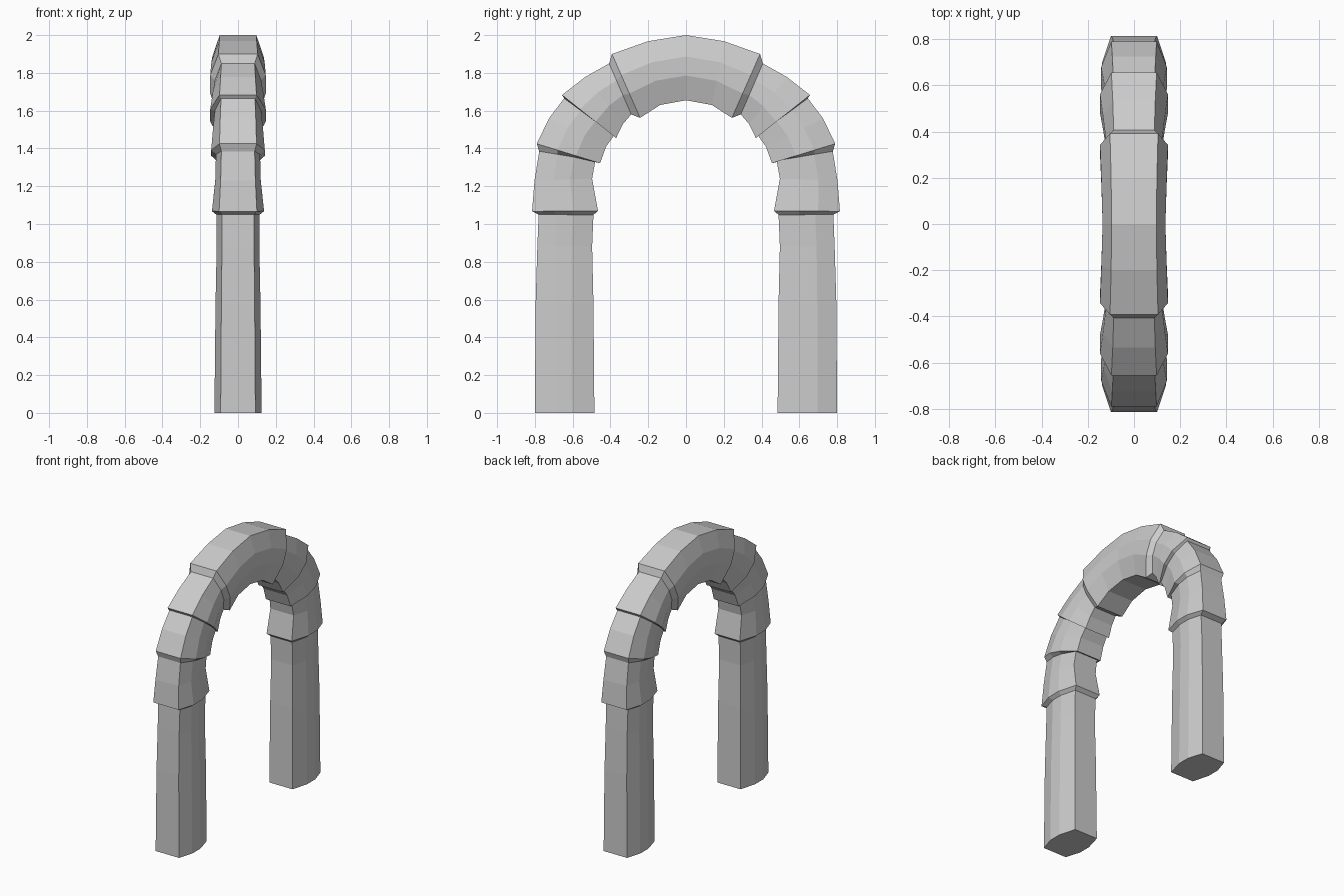
import bpy, bmesh

# Stations up one leg to the crown: outer (y, z), inner (y, z), flat half width, side half width
STATIONS = [
    (0.800, 0.00, 0.485, 0.00, 0.092, 0.125),
    (0.796, 0.58, 0.490, 0.58, 0.088, 0.119),
    (0.787, 0.88, 0.497, 0.88, 0.085, 0.113),
    (0.780, 1.05, 0.490, 1.048, 0.086, 0.114),
    # lowest collar stone
    (0.815, 1.067, 0.466, 1.070, 0.100, 0.138),
    (0.802, 1.23, 0.497, 1.24, 0.092, 0.120),
    (0.777, 1.385, 0.480, 1.335, 0.088, 0.117),
    # second stone
    (0.790, 1.425, 0.455, 1.322, 0.098, 0.142),
    (0.725, 1.56, 0.423, 1.41, 0.094, 0.132),
    (0.645, 1.665, 0.380, 1.47, 0.090, 0.122),
    # third stone
    (0.656, 1.683, 0.370, 1.455, 0.098, 0.147),
    (0.534, 1.778, 0.333, 1.53, 0.092, 0.134),
    (0.407, 1.85, 0.290, 1.58, 0.088, 0.122),
    # keystone half
    (0.392, 1.90, 0.243, 1.562, 0.104, 0.147),
    (0.200, 1.968, 0.137, 1.630, 0.099, 0.141),
    (0.000, 2.00, 0.000, 1.655, 0.097, 0.136),
]


def ring(bm, station, side):
    """Shallow eight-sided cross-section between the outer and inner edge."""
    oy, oz, iy, iz, flat, wide = station
    half = [(0.0, flat), (0.33, wide), (0.62, wide), (1.0, flat)]
    points = half + [(t, -w) for t, w in reversed(half)]
    return [bm.verts.new((w, side * (oy + (iy - oy) * t), oz + (iz - oz) * t))
            for t, w in points]


# Stone arch: loft up one leg, over the crown and down the other
bm = bmesh.new()
rings = [ring(bm, s, -1) for s in STATIONS]
rings += [ring(bm, s, 1) for s in reversed(STATIONS[:-1])]
for a, b in zip(rings, rings[1:]):
    for i in range(8):
        j = (i + 1) % 8
        bm.faces.new((a[i], a[j], b[j], b[i]))

# Feet
bm.faces.new(rings[0])
bm.faces.new(rings[-1])
bmesh.ops.recalc_face_normals(bm, faces=bm.faces[:])

mesh = bpy.data.meshes.new("stone_arch")
bm.to_mesh(mesh)
bm.free()
bpy.context.collection.objects.link(bpy.data.objects.new("stone_arch", mesh))
